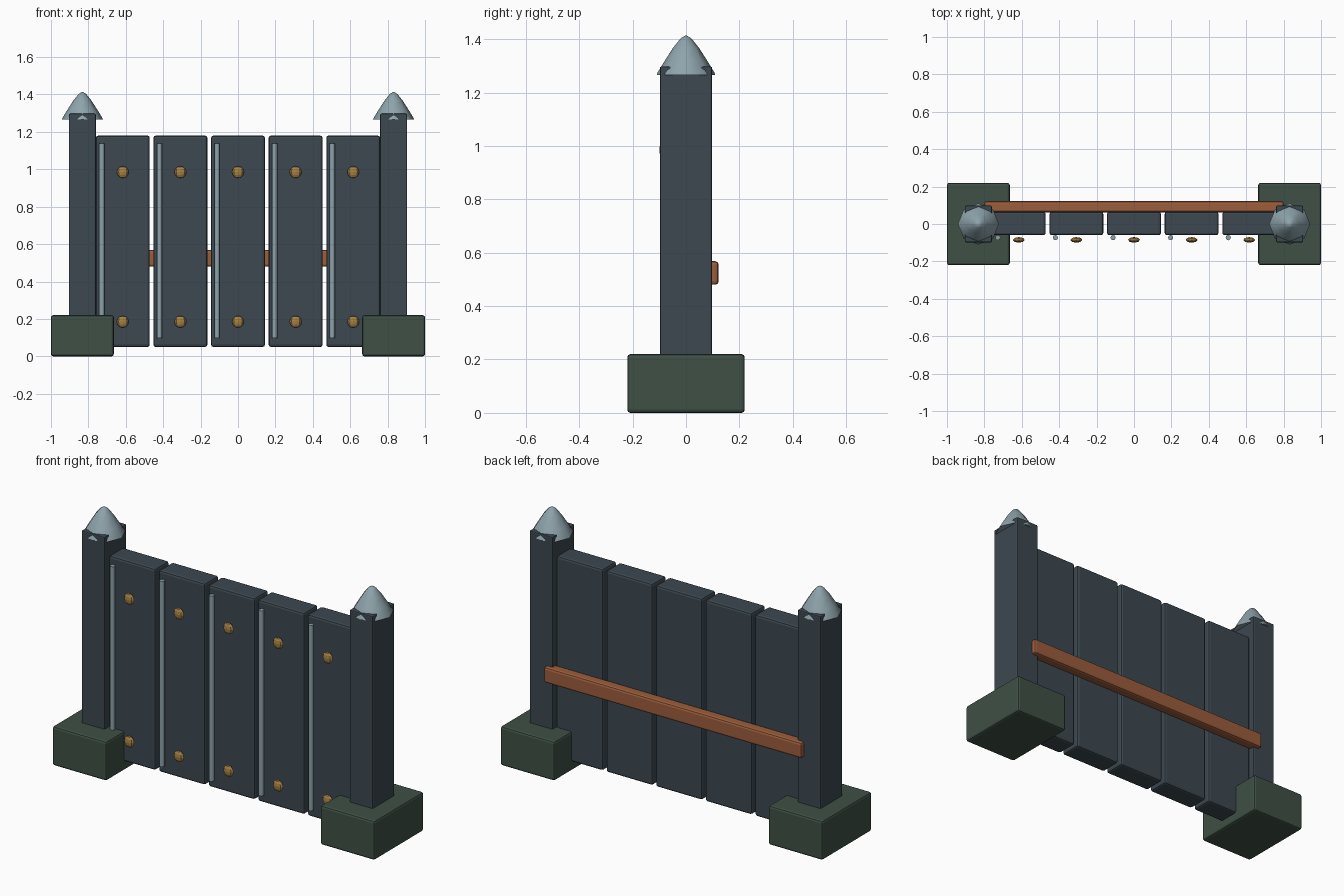
import bpy, bmesh, math
from mathutils import Matrix

if "Cube" in bpy.data.objects:
    bpy.data.objects.remove(bpy.data.objects["Cube"])


def mat(name, rgb):
    m = bpy.data.materials.new(name)
    m.diffuse_color = (*rgb, 1)
    m.use_nodes = True
    m.node_tree.nodes["Principled BSDF"].inputs["Base Color"].default_value = m.diffuse_color
    return m


SLATE = mat("slate", (0.045, 0.065, 0.08))
STONE = mat("green_stone", (0.05, 0.08, 0.06))
STEEL = mat("pale_steel", (0.27, 0.37, 0.41))
COPPER = mat("copper", (0.33, 0.11, 0.045))
BRASS = mat("brass", (0.37, 0.22, 0.06))


def finish(name, bm, m, smooth=None):
    bmesh.ops.recalc_face_normals(bm, faces=bm.faces[:])
    me = bpy.data.meshes.new(name)
    bm.to_mesh(me)
    bm.free()
    me.materials.append(m)
    ob = bpy.data.objects.new(name, me)
    bpy.context.collection.objects.link(ob)
    if smooth:
        bpy.ops.object.select_all(action='DESELECT')
        ob.select_set(True)
        bpy.context.view_layer.objects.active = ob
        bpy.ops.object.shade_smooth_by_angle(angle=math.radians(smooth))
    return ob


def box(name, lo, hi, m, bevel):
    bm = bmesh.new()
    size = [b - a for a, b in zip(lo, hi)]
    mid = [(a + b) / 2 for a, b in zip(lo, hi)]
    bmesh.ops.create_cube(bm, size=1, matrix=Matrix.Translation(mid) @ Matrix.Diagonal((*size, 1)))
    ob = finish(name, bm, m)
    mod = ob.modifiers.new("soft_edges", 'BEVEL')
    mod.width = bevel
    mod.segments = 2
    return ob


def cap(name, x, n=8):
    # eight-sided pointed cap turned from a short profile
    rings = [(0.11, 1.265), (0.107, 1.274), (0.082, 1.315), (0.049, 1.367), (0.02, 1.403)]
    bm = bmesh.new()
    loops = [[bm.verts.new((x + r * math.cos(2 * math.pi * i / n),
                            r * math.sin(2 * math.pi * i / n), z)) for i in range(n)]
             for r, z in rings]
    for a, b in zip(loops, loops[1:]):
        for i in range(n):
            j = (i + 1) % n
            bm.faces.new((a[i], a[j], b[j], b[i]))
    tip = bm.verts.new((x, 0, 1.415))
    for i in range(n):
        bm.faces.new((loops[-1][i], loops[-1][(i + 1) % n], tip))
    bm.faces.new(loops[0][::-1])
    finish(name, bm, STEEL, 50)


# Posts with footings and caps
for side, x in (("left", -0.832), ("right", 0.832)):
    box(side + "_footing", (x - 0.168, -0.22, 0), (x + 0.168, 0.22, 0.22), STONE, 0.012)
    box(side + "_post", (x - 0.072, -0.098, 0.1), (x + 0.072, 0.098, 1.297), SLATE, 0.006)
    cap(side + "_cap", x)

# Planks, each with a thin front rod and two nail heads
for k in range(5):
    x = (k - 2) * 0.308
    box(f"plank_{k + 1}", (x - 0.144, -0.06, 0.05), (x + 0.144, 0.065, 1.18), SLATE, 0.012)
    bm = bmesh.new()
    bmesh.ops.create_cone(bm, cap_ends=True, segments=8, radius1=0.014, radius2=0.014, depth=1.04,
                          matrix=Matrix.Translation((x - 0.112, -0.073, 0.617)))
    finish(f"rod_{k + 1}", bm, STEEL, 50)
    for label, z in (("lower", 0.185), ("upper", 0.985)):
        bm = bmesh.new()
        bmesh.ops.create_uvsphere(bm, u_segments=8, v_segments=6, radius=0.032,
                                  matrix=Matrix.Translation((x, -0.085, z)) @ Matrix.Diagonal((1, 0.47, 1, 1)))
        finish(f"{label}_nail_{k + 1}", bm, BRASS)

# Back rail
box("back_rail", (-0.8, 0.062, 0.48), (0.8, 0.122, 0.568), COPPER, 0.012)
